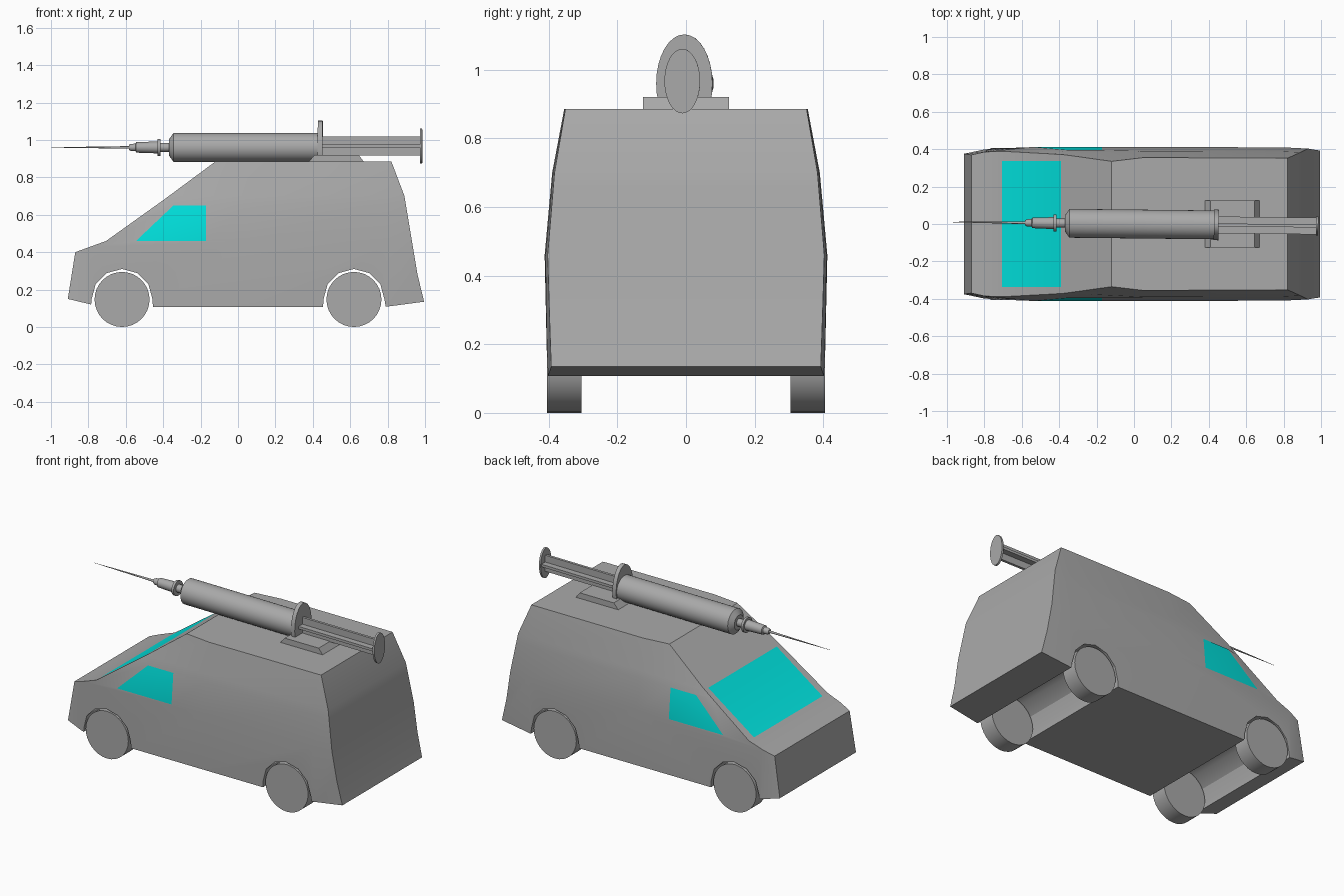
import bpy, bmesh, math
from mathutils import Matrix, Vector

if "Cube" in bpy.data.objects:
    bpy.data.objects.remove(bpy.data.objects["Cube"])


def material(name, rgb):
    m = bpy.data.materials.new(name)
    m.use_nodes = True
    m.diffuse_color = (*rgb, 1)
    m.node_tree.nodes["Principled BSDF"].inputs["Base Color"].default_value = (*rgb, 1)
    return m


GREY = material("body grey", (0.4, 0.4, 0.4))
CYAN = material("window cyan", (0.0, 0.75, 0.72))


def finish(bm, name, mats=(GREY,)):
    bmesh.ops.recalc_face_normals(bm, faces=bm.faces[:])
    me = bpy.data.meshes.new(name)
    bm.to_mesh(me)
    bm.free()
    ob = bpy.data.objects.new(name, me)
    bpy.context.collection.objects.link(ob)
    for m in mats:
        me.materials.append(m)
    bpy.ops.object.select_all(action="DESELECT")
    ob.select_set(True)
    bpy.context.view_layer.objects.active = ob
    bpy.ops.object.shade_smooth_by_angle(angle=math.radians(30))
    return ob


def lerp(t, pts):
    """Piecewise linear interpolation through (t, value) points."""
    for (a, va), (b, vb) in zip(pts, pts[1:]):
        if t <= b:
            return va + (vb - va) * max(0, (t - a) / (b - a))
    return pts[-1][1]


def prism(profile, half):
    """Side profile (x, z) extruded across y."""
    bm = bmesh.new()
    f = bm.faces.new([bm.verts.new((x, -half, z)) for x, z in profile])
    ext = bmesh.ops.extrude_face_region(bm, geom=[f])
    moved = [v for v in ext["geom"] if isinstance(v, bmesh.types.BMVert)]
    bmesh.ops.translate(bm, verts=moved, vec=(0, 2 * half, 0))
    return bm


# Van body: side profile with wheel arches, cut into panels
AXLE, HUB = 0.62, 0.147


def arch(cx):
    angles = [math.radians(a) for a in range(0, 181, 30)]
    return [(cx + 0.163 * math.cos(a), HUB + 0.163 * math.sin(a)) for a in angles]


profile = [(-0.91, 0.15), (-0.87, 0.4), (-0.705, 0.46), (-0.39, 0.685), (-0.12, 0.885),
           (0.82, 0.885), (0.89, 0.7), (0.93, 0.46), (0.96, 0.28), (0.995, 0.135), (0.79, 0.108)]
profile += arch(AXLE) + [(0.455, 0.108), (-0.455, 0.108)] + arch(-AXLE) + [(-0.785, 0.12)]
bm = prism(profile, 0.4)


def cut(co, no, keep=lambda f: True):
    faces = [f for f in bm.faces if keep(f)]
    geom = {e for f in faces for e in [*f.verts, *f.edges, f]}
    bmesh.ops.bisect_plane(bm, geom=list(geom), dist=1e-5, plane_co=co, plane_no=no)


def window_band(f):
    return all(0.455 < v.co.z < 0.655 for v in f.verts) and abs(f.normal.y) > 0.9


def windscreen(f):
    c = f.calc_center_median()
    return -0.705 < c.x < -0.39 and c.z > 0.45 and f.normal.z > 0.5


bm.normal_update()
for z in (0.46, 0.65, 0.7):
    cut((0, 0, z), (0, 0, 1))
for x in (-0.8, 0.05, 0.8):
    cut((x, 0, 0), (1, 0, 0))
bm.normal_update()
cut((-0.17, 0, 0.5), (1, 0, 0), window_band)
cut((-0.545, 0, 0.46), (0.19, 0, -0.2), window_band)
bmesh.ops.recalc_face_normals(bm, faces=bm.faces[:])
for y in (-0.337, 0.337):
    cut((0, y, 0), (0, 1, 0), windscreen)

# Paint the glass panels
for f in bm.faces:
    c = f.calc_center_bounds()
    if windscreen(f) and abs(c.y) < 0.3:
        f.material_index = 1
    if window_band(f):
        left = min(v.co.x for v in f.verts)
        right = max(v.co.x for v in f.verts)
        if left > -0.56 and right < -0.16:
            f.material_index = 1

# Shape the sides: tumblehome, tapered ends, pinched front pillars
for v in bm.verts:
    x, y, z = v.co
    if abs(y) < 0.39:
        continue
    w = lerp(z, [(0.1, 0.404), (0.46, 0.412), (0.7, 0.39), (0.885, 0.355)])
    w += lerp(x, [(-0.91, -0.03), (-0.8, -0.006), (-0.6, 0), (0.75, 0), (0.995, -0.012)])
    slope = lerp(x, [(-0.87, 0.4), (-0.705, 0.46), (-0.12, 0.885)])
    if x < -0.1 and z > slope - 0.015:
        w -= 0.02
    v.co.y = math.copysign(w, y)
finish(bm, "van_body", (GREY, CYAN))


def disc(name, radius, depth, loc, axis, scale=(1, 1, 1), sides=32):
    bm = bmesh.new()
    bmesh.ops.create_cone(bm, cap_ends=True, segments=sides, radius1=radius, radius2=radius, depth=depth)
    turn = Vector((0, 0, 1)).rotation_difference(Vector(axis)).to_matrix().to_4x4()
    bm.transform(Matrix.Translation(loc) @ Matrix.Diagonal((*scale, 1)) @ turn)
    return finish(bm, name)


# Wheels
for end, x in (("front", -AXLE), ("rear", AXLE)):
    for side, y in (("left", 0.355), ("right", -0.355)):
        disc(f"{end}_{side}_wheel", HUB, 0.1, (x, y, HUB), (0, 1, 0))

# Roof mount: low block with sloping ends
finish(prism([(0.375, 0.88), (0.41, 0.92), (0.645, 0.92), (0.675, 0.88)], 0.126), "roof_mount")


# Syringe parts, turned around a line along x
def lathe(name, pts, sides=24):
    bm = bmesh.new()
    rings = []
    for x, r in pts:
        ring = []
        for i in range(sides):
            a = math.tau * i / sides
            ring.append(bm.verts.new((x, r * math.cos(a), LINE + r * math.sin(a))))
        rings.append(ring)
    for a, b in zip(rings, rings[1:]):
        for i in range(sides):
            j = (i + 1) % sides
            bm.faces.new((a[i], a[j], b[j], b[i]))
    bm.faces.new(rings[0])
    bm.faces.new(rings[-1])
    return finish(bm, name)


LINE = 0.96
syringe = [
    lathe("syringe_barrel", [(-0.368, 0.045), (-0.345, 0.077), (0.44, 0.077)], 32),
    lathe("needle_hub", [(-0.582, 0.014), (-0.572, 0.019), (-0.548, 0.02), (-0.544, 0.028), (-0.43, 0.032),
                         (-0.43, 0.046), (-0.415, 0.046), (-0.415, 0.024), (-0.36, 0.024)]),
    lathe("needle", [(-1.0, 0.0008), (-0.575, 0.007)], 12),
    disc("finger_flange", 1, 0.026, (0.44, 0, LINE), (1, 0, 0), (1, 0.082, 0.143)),
    disc("thumb_plate", 1, 0.012, (0.979, 0, LINE + 0.007), (1, 0, 0), (1, 0.052, 0.094)),
]

# Plunger rod with a cross section of two ribs
for name, hy, hz in (("plunger_upright_rib", 0.008, 0.05), ("plunger_flat_rib", 0.045, 0.008)):
    rib = [(0.44, LINE + 0.007 - hz), (0.44, LINE + 0.007 + hz), (0.978, LINE + 0.007 + hz), (0.978, LINE + 0.007 - hz)]
    syringe.append(finish(prism(rib, hy), name))

# The whole syringe sits slightly skewed on the roof
for ob in syringe:
    ob.data.transform(Matrix.Rotation(-0.011, 4, "Z"))
